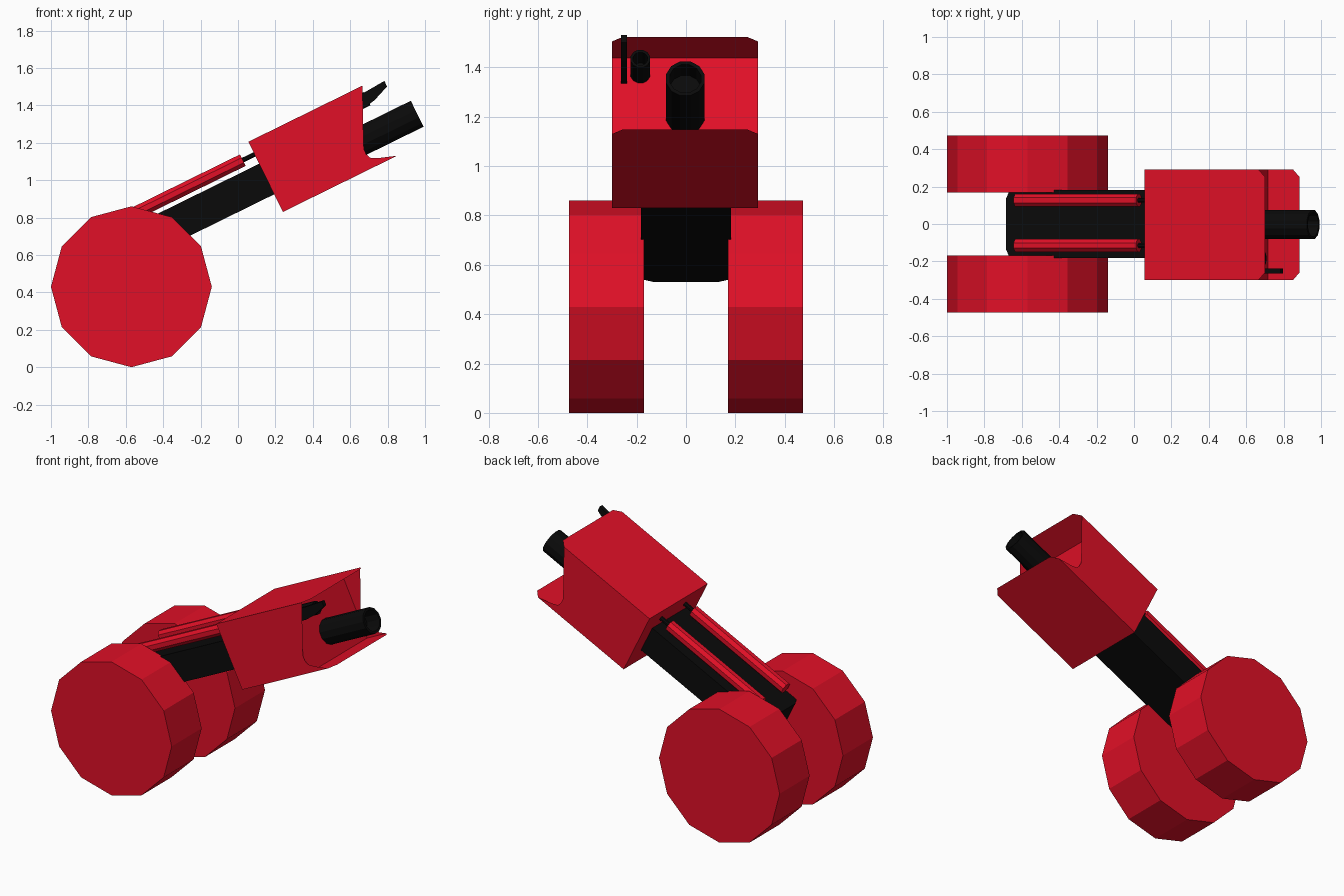
import bpy, bmesh
from math import sin, cos, pi, radians
from mathutils import Matrix

if "Cube" in bpy.data.objects:
    bpy.data.objects.remove(bpy.data.objects["Cube"])

# Tilted frame: local x runs along the arm, local z is perpendicular to it
TILT = Matrix.Translation((0.24, 0, 0.83)) @ Matrix.Rotation(radians(-26.2), 4, 'Y')


def material(name, color):
    m = bpy.data.materials.new(name)
    m.diffuse_color = color
    m.use_nodes = True
    m.node_tree.nodes["Principled BSDF"].inputs["Base Color"].default_value = m.diffuse_color
    return m


RED = material("red_paint", (0.75, 0.005, 0.02, 1))
BLACK = material("black_metal", (0.003, 0.003, 0.003, 1))


def finish(name, bm, mat, matrix=TILT):
    bm.transform(matrix)
    bmesh.ops.recalc_face_normals(bm, faces=bm.faces)
    me = bpy.data.meshes.new(name)
    bm.to_mesh(me)
    bm.free()
    me.materials.append(mat)
    ob = bpy.data.objects.new(name, me)
    bpy.context.collection.objects.link(ob)
    return ob


def loft(bm, rings):
    """Bridge closed rings of points and cap both ends."""
    vs = [[bm.verts.new(p) for p in ring] for ring in rings]
    n = len(vs[0])
    for a, b in zip(vs, vs[1:]):
        for i in range(n):
            j = (i + 1) % n
            bm.faces.new((a[i], a[j], b[j], b[i]))
    bm.faces.new(vs[0][::-1])
    bm.faces.new(vs[-1])


def rod(name, x0, x1, y, z, r, sides, mat, bore=0, depth=0.1):
    """Cylinder along the arm, with an optional blind bore in its front end."""
    def ring(x, rad):
        return [(x, y + rad * cos(2 * pi * (i + 0.5) / sides),
                 z + rad * sin(2 * pi * (i + 0.5) / sides)) for i in range(sides)]
    rings = [ring(x0, r), ring(x1, r)]
    if bore:
        rings += [ring(x1, bore), ring(x1 - depth, bore)]
    bm = bmesh.new()
    loft(bm, rings)
    return finish(name, bm, mat)


# Two twelve-sided shoulder drums
for side, yc in (("right", -0.322), ("left", 0.322)):
    bm = bmesh.new()
    bmesh.ops.create_cone(bm, cap_ends=True, segments=12, radius1=0.43,
                          radius2=0.43, depth=0.305)
    finish("drum_" + side, bm, RED,
           Matrix.Translation((-0.57, yc, 0.43)) @ Matrix.Rotation(pi / 2, 4, 'X'))

# Main arm beam with chamfered rear corners
bm = bmesh.new()
plan = [(0.02, -0.182), (0.02, 0.182), (-0.865, 0.182),
        (-0.89, 0.135), (-0.89, -0.135), (-0.865, -0.182)]
loft(bm, [[(x, y, z) for x, y in plan] for z in (0.105, 0.287)])
finish("arm_beam", bm, BLACK)

# Pistons on top of the arm
for side, y in (("right", -0.115), ("left", 0.127)):
    rod("piston_sleeve_" + side, -0.80, -0.07, y, 0.343, 0.037, 8, RED)
    rod("piston_rod_" + side, -0.08, 0.02, y, 0.343, 0.014, 8, BLACK)

# Housing: thin-walled box whose walls overhang a recessed front face
H, FRONT, Y0, Y1 = 0.418, 0.53, -0.3, 0.292
bm = bmesh.new()
side = [(0, 0), (0.68, 0), (0.585, 0.033), (0.548, 0.052), (0.536, 0.08),
        (0.536, 0.107), (0.55, 0.142), (0.68, H), (0, H)]
for y in (Y0, Y1):
    bm.faces.new([bm.verts.new((x, y, z)) for x, z in side])
lip = [(0, Y0), (0.68, Y0), (0.72, Y0 + 0.042), (0.72, Y1 - 0.042), (0.68, Y1), (0, Y1)]
for z in (0, H):
    bm.faces.new([bm.verts.new((x, y, z)) for x, y in lip])
for x in (0, FRONT):
    bm.faces.new([bm.verts.new((x, y, z)) for y, z in
                  ((Y0, 0), (Y1, 0), (Y1, H), (Y0, H))])
bmesh.ops.remove_doubles(bm, verts=bm.verts, dist=0.001)
finish("housing", bm, RED)

# Main barrel and small side tube, both bored
rod("barrel", 0.5, 0.876, -0.003, 0.154, 0.08, 12, BLACK, bore=0.065)
rod("side_tube", 0.5, 0.672, -0.185, 0.344, 0.041, 12, BLACK, bore=0.03)

# Flat fin beside the small tube
fin = [(0.5, 0.302), (0.63, 0.306), (0.705, 0.32), (0.796, 0.356),
       (0.796, 0.389), (0.66, 0.38), (0.5, 0.38)]
bm = bmesh.new()
loft(bm, [[(x, y, z) for x, z in fin] for y in (-0.264, -0.239)])
finish("sight_fin", bm, BLACK)
